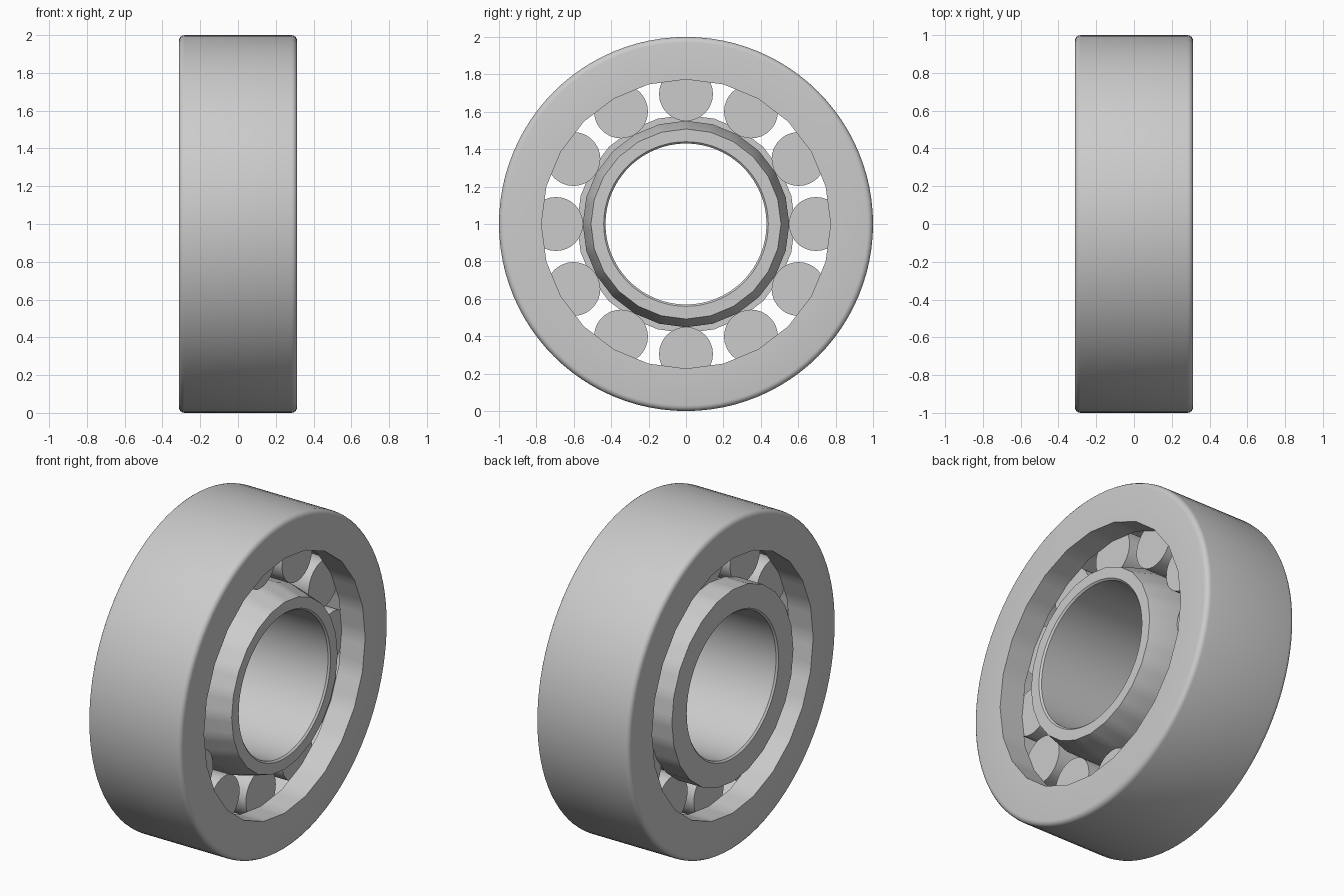
import bpy, bmesh
from math import sin, cos, pi, radians

if "Cube" in bpy.data.objects:
    bpy.data.objects.remove(bpy.data.objects["Cube"])

SEG = 96      # segments of the smooth surfaces
SIDES = 24    # facets of the coarser running surfaces


def facet(r, t):
    """Radius at angle t of a regular polygon with its corners at r."""
    step = 2 * pi / SIDES
    return r * cos(step / 2) / cos(t % step - step / 2)


def finish(bm, name):
    bmesh.ops.recalc_face_normals(bm, faces=bm.faces[:])
    mesh = bpy.data.meshes.new(name)
    bm.to_mesh(mesh)
    bm.free()
    ob = bpy.data.objects.new(name, mesh)
    bpy.context.collection.objects.link(ob)
    bpy.ops.object.select_all(action='DESELECT')
    ob.select_set(True)
    bpy.context.view_layer.objects.active = ob
    bpy.ops.object.shade_smooth_by_angle(angle=radians(28))
    return ob


def ring(name, profile):
    """Revolve a closed (x, radius, faceted) profile about the bearing axis."""
    bm = bmesh.new()
    rows = []
    for i in range(SEG):
        t = 2 * pi * i / SEG
        row = []
        for x, r, faceted in profile:
            rr = facet(r, t) if faceted else r
            row.append(bm.verts.new((x, rr * sin(t), 1 + rr * cos(t))))
        rows.append(row)
    n = len(profile)
    for i in range(SEG):
        a, b = rows[i], rows[(i + 1) % SEG]
        for j in range(n):
            k = (j + 1) % n
            bm.faces.new((a[j], a[k], b[k], b[j]))
    return finish(bm, name)


W, RACE = 0.313, 0.155   # half width of the rings, half width of the raceway

# Outer ring: rounded outside corners, two lips around a recessed raceway
R = 0.03
right = [(W - R + R * sin(a), 1 - R + R * cos(a), False)
         for a in (pi / 2 * k / 4 for k in range(5))]
left = [(-x, r, f) for x, r, f in reversed(right)]
ring("outer_ring", right + [
    (W, 0.773, True), (RACE, 0.773, True), (RACE, 0.842, True),
    (-RACE, 0.842, True), (-RACE, 0.773, True), (-W, 0.773, True)] + left)

# Inner ring: tapered on the right, with a flange on the left, chamfered bore
C = 0.01
ring("inner_ring", [
    (W - C, 0.43, False), (W, 0.43 + C, False), (W, 0.508, True),
    (RACE, 0.552, True), (-RACE, 0.552, True), (-RACE, 0.583, True),
    (-W, 0.583, True), (-W, 0.43 + C, False), (-W + C, 0.43, False)])

# Twelve cylindrical rollers
for i in range(12):
    a = 2 * pi * i / 12
    bpy.ops.mesh.primitive_cylinder_add(
        vertices=32, radius=0.144, depth=2 * RACE - 0.004,
        location=(0, 0.695 * sin(a), 1 + 0.695 * cos(a)),
        rotation=(0, pi / 2, 0))
    bpy.context.object.name = f"roller_{i + 1}"
    bpy.ops.object.shade_smooth_by_angle(angle=radians(30))
